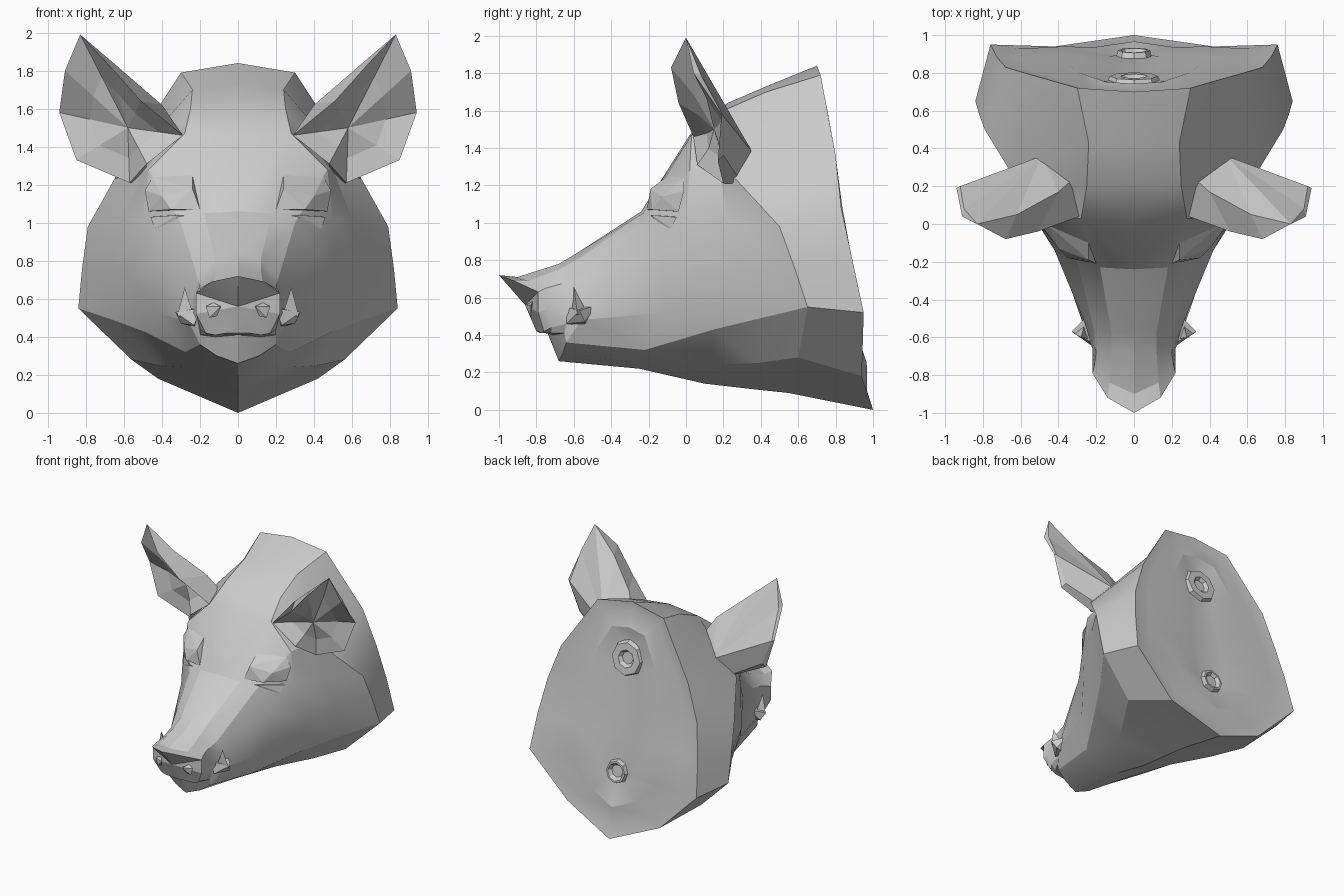
import bpy, bmesh, math
from mathutils import Vector

default_cube = bpy.data.objects.get("Cube")
if default_cube:
    bpy.data.objects.remove(default_cube, do_unlink=True)

# One plain grey for the whole sculpture
GREY = (0.6, 0.6, 0.6, 1.0)
grey = bpy.data.materials.new("plain grey")
grey.use_nodes = True
grey.diffuse_color = GREY
grey.node_tree.nodes["Principled BSDF"].inputs["Base Color"].default_value = GREY


def points(coords):
    """Turn hundredths of a unit into vectors."""
    return [Vector(c) / 100 for c in coords]


def finish(name, bm, mirrored, smooth_angle):
    if mirrored:
        geometry = bm.verts[:] + bm.edges[:] + bm.faces[:]
        bmesh.ops.mirror(bm, geom=geometry, axis="X", merge_dist=0.0005)
    bmesh.ops.remove_doubles(bm, verts=bm.verts[:], dist=0.0005)
    bmesh.ops.recalc_face_normals(bm, faces=bm.faces[:])
    mesh = bpy.data.meshes.new(name)
    bm.to_mesh(mesh)
    bm.free()
    mesh.materials.append(grey)
    obj = bpy.data.objects.new(name, mesh)
    bpy.context.collection.objects.link(obj)
    if smooth_angle:
        bpy.ops.object.select_all(action="DESELECT")
        obj.select_set(True)
        bpy.context.view_layer.objects.active = obj
        bpy.ops.object.shade_smooth_by_angle(angle=math.radians(smooth_angle))


def loft(name, rings, closed=False, mirrored=True, smooth_angle=0):
    """Skin a row of matching cross-sections; repeated points collapse."""
    bm = bmesh.new()
    rows = [[bm.verts.new(p) for p in ring] for ring in rings]
    count = len(rows[0])
    for row, following in zip(rows, rows[1:]):
        for i in range(count if closed else count - 1):
            j = (i + 1) % count
            bm.faces.new((row[i], row[j], following[j], following[i]))
    bmesh.ops.remove_doubles(bm, verts=bm.verts[:], dist=0.0005)
    finish(name, bm, mirrored, smooth_angle)


def hull(name, coords):
    """Faceted solid around a handful of points, on both sides."""
    bm = bmesh.new()
    verts = [bm.verts.new(p) for p in points(coords)]
    result = bmesh.ops.convex_hull(bm, input=verts)
    unused = [v for v in result["geom_interior"] if isinstance(v, bmesh.types.BMVert)]
    bmesh.ops.delete(bm, geom=unused, context="VERTS")
    finish(name, bm, True, 0)


def blend(ring, targets, amount, shift=0.0):
    return [p.lerp(t, amount) + Vector((0, shift, 0)) for p, t in zip(ring, targets)]


# Half cross-sections, each from the top midline round to the bottom midline
snout_rim = points([(0, -100, 72), (14, -92, 69), (22, -79, 63), (22, -79, 52),
                    (17, -76, 42), (12, -77, 41), (6, -79, 42), (0, -80, 42)])
snout_bridge = points([(0, -90, 71), (13, -84, 69), (21, -75, 65), (22, -74, 54),
                       (20, -72, 44), (16, -72, 41), (9, -75, 41), (0, -78, 41)])
snout_root = points([(0, -68, 78), (12, -68, 75), (20, -68, 67), (22, -66, 55),
                     (21, -64, 46), (20, -65, 41), (12, -71, 40), (0, -74, 41)])
chin = points([(0, -58, 84), (12, -57, 81), (21, -57, 70), (25, -55, 56),
               (26, -56, 48), (20, -64, 36), (11, -66, 30), (0, -68, 26)])
brow_line = points([(0, -24, 106), (18, -23, 105), (30, -20, 100), (42, -14, 84),
                    (41, -12, 52), (28, -22, 32), (15, -24, 25), (0, -25, 22)])
forehead = points([(0, 2, 147), (28, 3, 147), (47, 2, 128), (50, 0, 102),
                   (56, 8, 70), (50, 15, 43), (26, 12, 24), (0, 10, 14)])
crown = points([(0, 22, 164), (25, 20, 160), (50, 18, 128), (60, 22, 102),
                (68, 34, 72), (66, 40, 49), (42, 38, 25), (0, 36, 11)])
neck = points([(0, 43, 173), (24, 43, 170), (65, 27, 123), (79, 50, 98),
               (82, 58, 76), (84, 65, 55), (56, 60, 28), (0, 55, 9)])
cut_rim = points([(0, 70, 184), (30, 72, 179), (58, 80, 136), (68, 83, 108),
                  (73, 89, 80), (76, 95, 52), (42, 94, 18), (0, 100, 0)])

# The back is a slanted cut with a raised band around a shallow channel
def cut_depth(z):
    return 1.0 - 0.155 * z


seam = []
for p in cut_rim:
    z = min(max(p.z, 0.5), 1.45)
    seam.append(Vector((0, cut_depth(z) - 0.03, z)))
back_rings = [blend(cut_rim, seam, 0.2, -0.01), blend(cut_rim, seam, 0.5, 0.02),
              blend(cut_rim, seam, 0.82, -0.01)]

nose_centre = points([(0, -86, 56)]) * len(snout_rim)
loft("head", [nose_centre, snout_rim, snout_bridge, snout_root, chin, brow_line,
              forehead, crown, neck, cut_rim] + back_rings + [seam], smooth_angle=22)

# Cupped ears: bottom of the cup, out to the rim, over the shell to the back
ear_rim = points([(29, 4, 146), (51, -4, 164), (68, -8, 183), (83, 0, 199),
                  (91, 4, 180), (94, 19, 158), (85, 17, 133), (57, 20, 121),
                  (48, 6, 131)])
ear_shell = points([(32, 24, 148), (40, 17, 162), (62, 5, 181), (83, 0, 199),
                    (90, 8, 179), (92, 20, 157), (83, 20, 136), (55, 30, 121),
                    (48, 28, 126)])
cup = points([(58, 15, 150)]) * len(ear_rim)
ear_back = points([(49, 36, 137)]) * len(ear_rim)
loft("ears", [cup, blend(ear_rim, cup, 0.45, 0.02), ear_rim, ear_shell,
              blend(ear_shell, ear_back, 0.5), ear_back], closed=True)

# Brows and heavy eyelids
hull("brows", [(20, -21, 107), (24, -19, 118), (24, -10, 125), (45, -1, 124),
               (49, -1, 117), (47, -4, 106), (35, -18, 107), (40, -13, 114)])
hull("eyelids", [(20, -21, 103), (32, -18, 104), (46, -5, 103),
                 (34, -15, 98), (44, -8, 97), (38, -5, 104)])

# Tusks, the lips around them and the nostril flaps
hull("tusks", [(28, -60, 66), (23, -61, 50), (32, -58, 51), (26, -52, 50)])
hull("tusk_lips", [(20, -64, 55), (23, -64, 46), (33, -57, 53), (30, -54, 47),
                   (24, -48, 56), (22, -54, 45)])
hull("nostrils", [(9, -86, 56), (17, -83, 56), (13, -82, 58), (15, -83, 50),
                  (11, -83, 51)])


# Spine and gullet showing in the cut
def cut_tube(name, z, radius, hole):
    def circle(r, lift):
        ring = []
        for i in range(8):
            angle = math.tau * i / 8
            level = z + r * math.sin(angle)
            ring.append(Vector((r * math.cos(angle), cut_depth(level) + lift, level)))
        return ring
    loft(name, [circle(radius, -0.05), circle(radius * 0.85, 0), circle(hole, 0),
                circle(hole * 0.7, -0.025), circle(0, -0.025)],
         closed=True, mirrored=False)


cut_tube("spine", 1.4, 0.15, 0.07)
cut_tube("gullet", 0.52, 0.1, 0.07)
